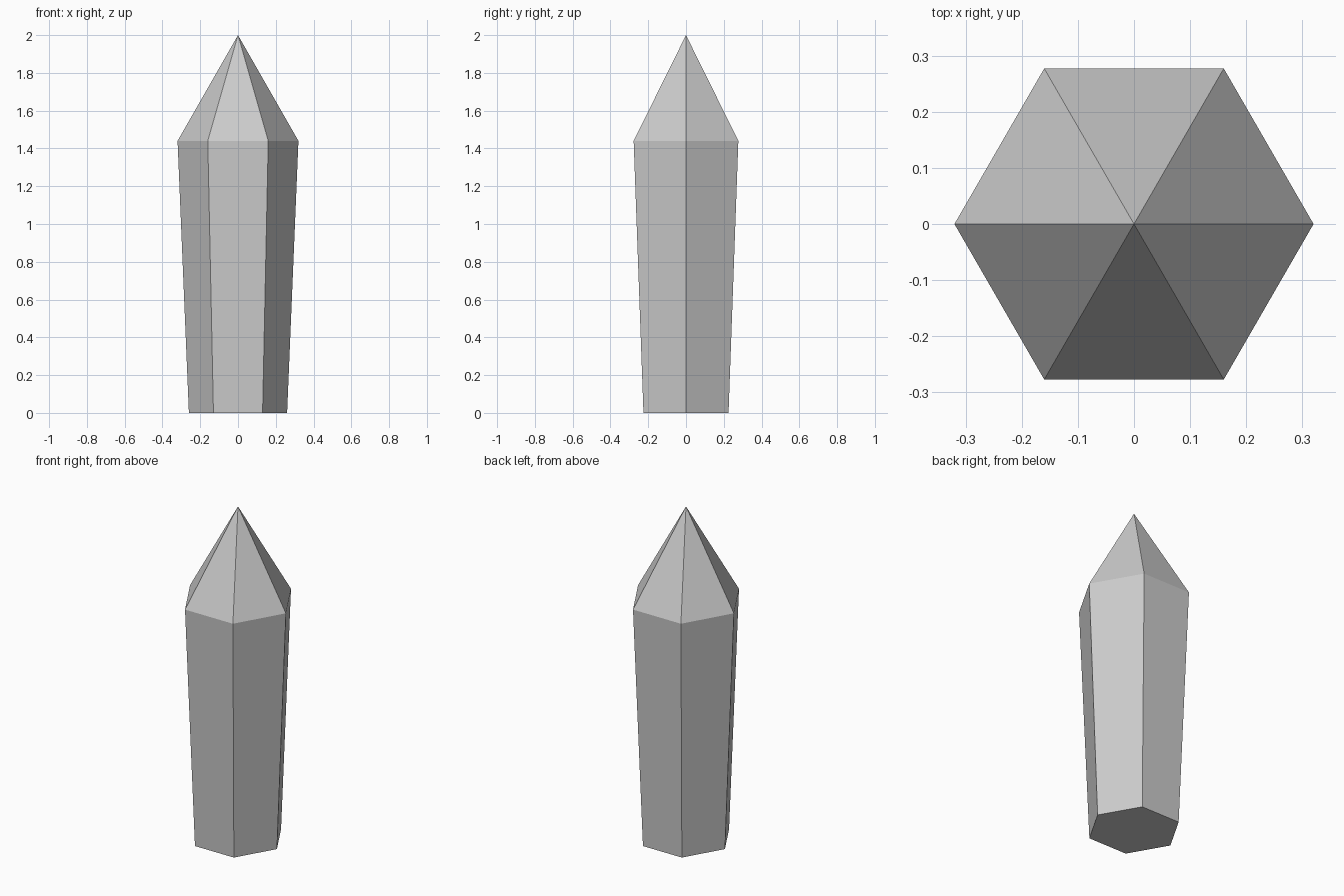
import bpy, bmesh
from math import cos, sin, pi

if "Cube" in bpy.data.objects:
    bpy.data.objects.remove(bpy.data.objects["Cube"])

SIDES = 6
bm = bmesh.new()


def ring(radius, z):
    return [bm.verts.new((radius * cos(2 * pi * i / SIDES),
                          radius * sin(2 * pi * i / SIDES), z)) for i in range(SIDES)]


# Flared hexagonal shaft with a pointed tip
base = ring(0.26, 0.0)
shoulder = ring(0.32, 1.44)
tip = bm.verts.new((0, 0, 2.0))

bm.faces.new(base[::-1])
for i in range(SIDES):
    j = (i + 1) % SIDES
    bm.faces.new((base[i], base[j], shoulder[j], shoulder[i]))
    bm.faces.new((shoulder[i], shoulder[j], tip))

mesh = bpy.data.meshes.new("crystal")
bm.to_mesh(mesh)
bm.free()
crystal = bpy.data.objects.new("crystal", mesh)
bpy.context.collection.objects.link(crystal)
